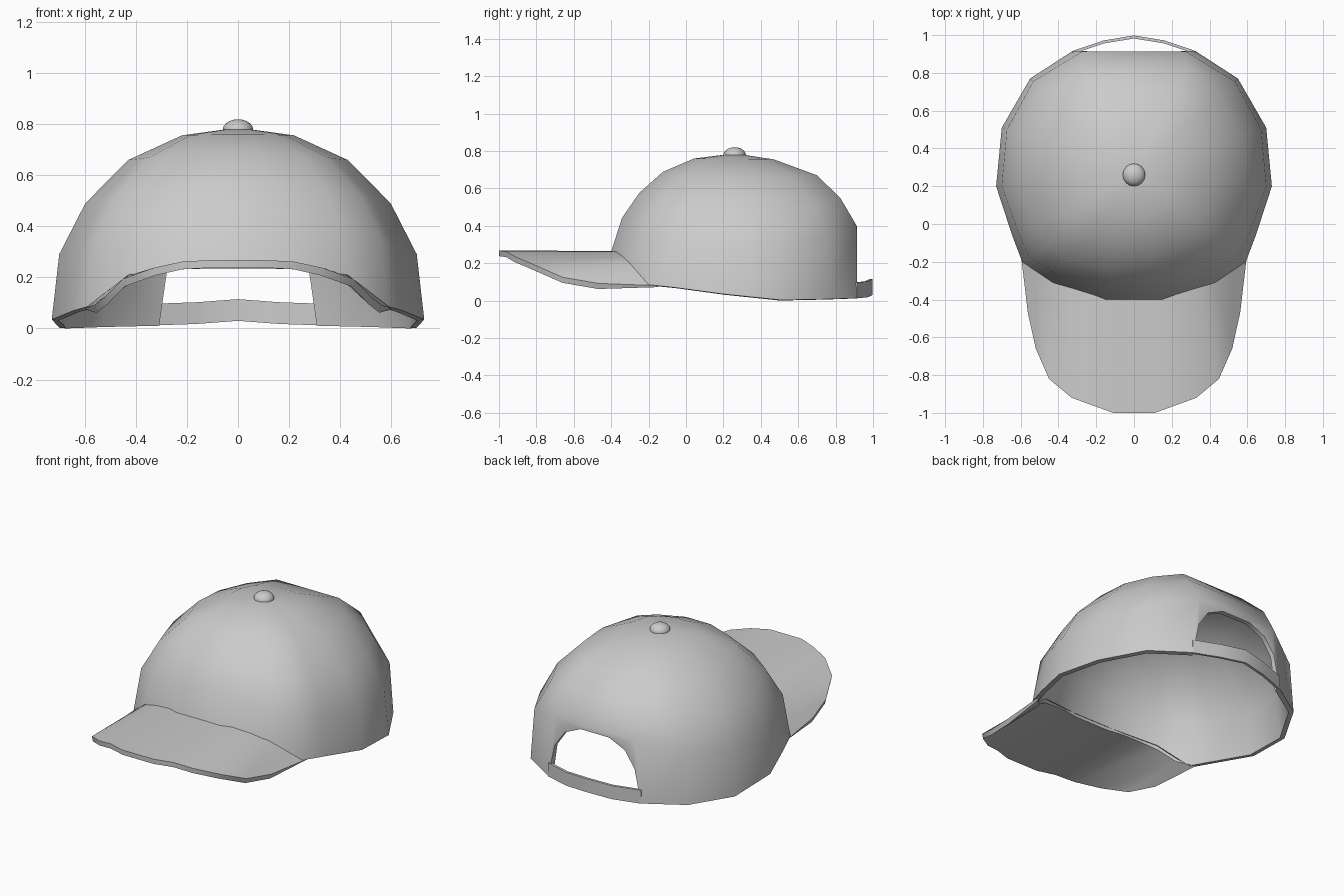
import bpy
from math import hypot, radians
from mathutils import Vector

if "Cube" in bpy.data.objects:
    bpy.data.objects.remove(bpy.data.objects["Cube"])


def make_object(name, verts, faces, thickness=0, offset=-1):
    mesh = bpy.data.meshes.new(name)
    mesh.from_pydata(verts, [], faces)
    obj = bpy.data.objects.new(name, mesh)
    bpy.context.collection.objects.link(obj)
    bpy.ops.object.select_all(action='DESELECT')
    obj.select_set(True)
    bpy.context.view_layer.objects.active = obj
    bpy.ops.object.mode_set(mode='EDIT')
    bpy.ops.mesh.select_all(action='SELECT')
    bpy.ops.mesh.normals_make_consistent(inside=False)
    bpy.ops.object.mode_set(mode='OBJECT')
    if thickness:
        mod = obj.modifiers.new("thickness", 'SOLIDIFY')
        mod.thickness = thickness
        mod.offset = offset
        mod.use_even_offset = True
        bpy.ops.object.modifier_apply(modifier=mod.name)
    bpy.ops.object.shade_smooth_by_angle(angle=radians(40))
    return obj


def mirrored(half):
    # right half followed by its mirror image, in running order
    return [(-x, y, z) for x, y, z in half[::-1]] + list(half)


# Crown: rim outline from front to back, with (radius, height) ring profiles
CY, TOP = 0.26, 0.787
rim = [(.15, -.40, .262), (.43, -.31, .21), (.592, -.20, .085), (.645, -.06, .07),
       (.73, .20, .035), (.70, .51, .003), (.55, .77, .008), (.325, .916, .013)]
front = [(.91, .45), (.77, .58), (.58, .69), (.33, .76)]
side = [(.96, .29), (.82, .49), (.59, .66), (.30, .757)]
back = [(.995, .40), (.86, .55), (.67, .67), (.32, .755)]

columns = mirrored(rim)
n = len(columns)
verts = list(columns)
for k in range(4):
    for i, (x, y, z) in enumerate(columns):
        c = (y - CY) / hypot(x, y - CY)
        rear = i in (0, n - 1)
        w = 1 if rear else (c ** 3 if c > 0 else c * c)
        r, h = Vector(side[k]).lerp(Vector(back[k] if c > 0 else front[k]), w)
        rx = r * .85 if rear and k == 0 else r
        verts.append((x * rx, CY + (y - CY) * r, h))
apex = len(verts)
verts.append((0, CY, TOP))
faces = []
for k in range(4):
    for i in range(n):
        j = (i + 1) % n
        if k == 0 and j == 0:
            continue  # rear panel holds the arched opening
        a, b = k * n, (k + 1) * n
        faces.append((a + i, a + j, b + j, b + i))
faces += [(4 * n + i, 4 * n + (i + 1) % n, apex) for i in range(n)]

# Rear panel around the arched opening
arch = mirrored([(.10, .914, .37), (.21, .914, .32), (.28, .915, .22)])
s = len(verts)
verts += arch
left, right = 0, n - 1
faces.append((left, n + left, s))
faces.append((n + left, s + 1, s))
faces.append((n + left, s + 2, s + 1))
faces.append((n + left, n + right, s + 3, s + 2))
faces.append((n + right, s + 4, s + 3))
faces.append((n + right, s + 5, s + 4))
faces.append((n + right, right, s + 5))
make_object("crown", verts, faces, .028)

# Brim: inner row along the crown, outer row along the front edge
inner = [(.12, -.378, .265), (.22, -.358, .262), (.33, -.325, .238), (.43, -.29, .207),
         (.52, -.235, .14), (.60, -.15, .08)]
outer = [(.11, -1.0, .268), (.22, -.96, .262), (.33, -.92, .238), (.45, -.82, .195),
         (.52, -.66, .125), (.562, -.47, .092)]
top = mirrored(inner) + mirrored(outer)
q = len(top) // 2
verts = top + [(x * .985, y, z - .03) for x, y, z in top]
# taper the brim corners into the crown rim
for i in (2 * q, 3 * q - 1):
    x, y, z = verts[i]
    verts[i] = (x, y, z + .022)
faces = []
for i in range(q - 1):
    faces.append((i, i + 1, q + i + 1, q + i))
    faces.append((2 * q + i, 3 * q + i, 3 * q + i + 1, 2 * q + i + 1))
loop = list(range(q)) + list(range(2 * q - 1, q - 1, -1))
for a, b in zip(loop, loop[1:] + loop[:1]):
    faces.append((a, b, b + 2 * q, a + 2 * q))
make_object("brim", verts, faces)

# Rear strap: bowed band closing the bottom of the opening
path = [(-.325, .916, .012), (-.16, .972, .018), (0, .998, .03),
        (.16, .972, .018), (.325, .916, .012)]
verts, faces = [], []
for x, y, z in path:
    verts += [(x, y, z), (x, y, z + .085), (x, y - .016, z + .085), (x, y - .016, z)]
for i in range(4):
    for k in range(4):
        a, b = 4 * i + k, 4 * i + (k + 1) % 4
        faces.append((a, b, b + 4, a + 4))
faces += [(0, 1, 2, 3), (16, 17, 18, 19)]
make_object("rear_strap", verts, faces)

# Top button
bpy.ops.mesh.primitive_uv_sphere_add(segments=16, ring_count=10, radius=.06, location=(0, CY, .778))
button = bpy.context.object
button.name = "top_button"
button.scale.z = .7
bpy.ops.object.shade_smooth()
